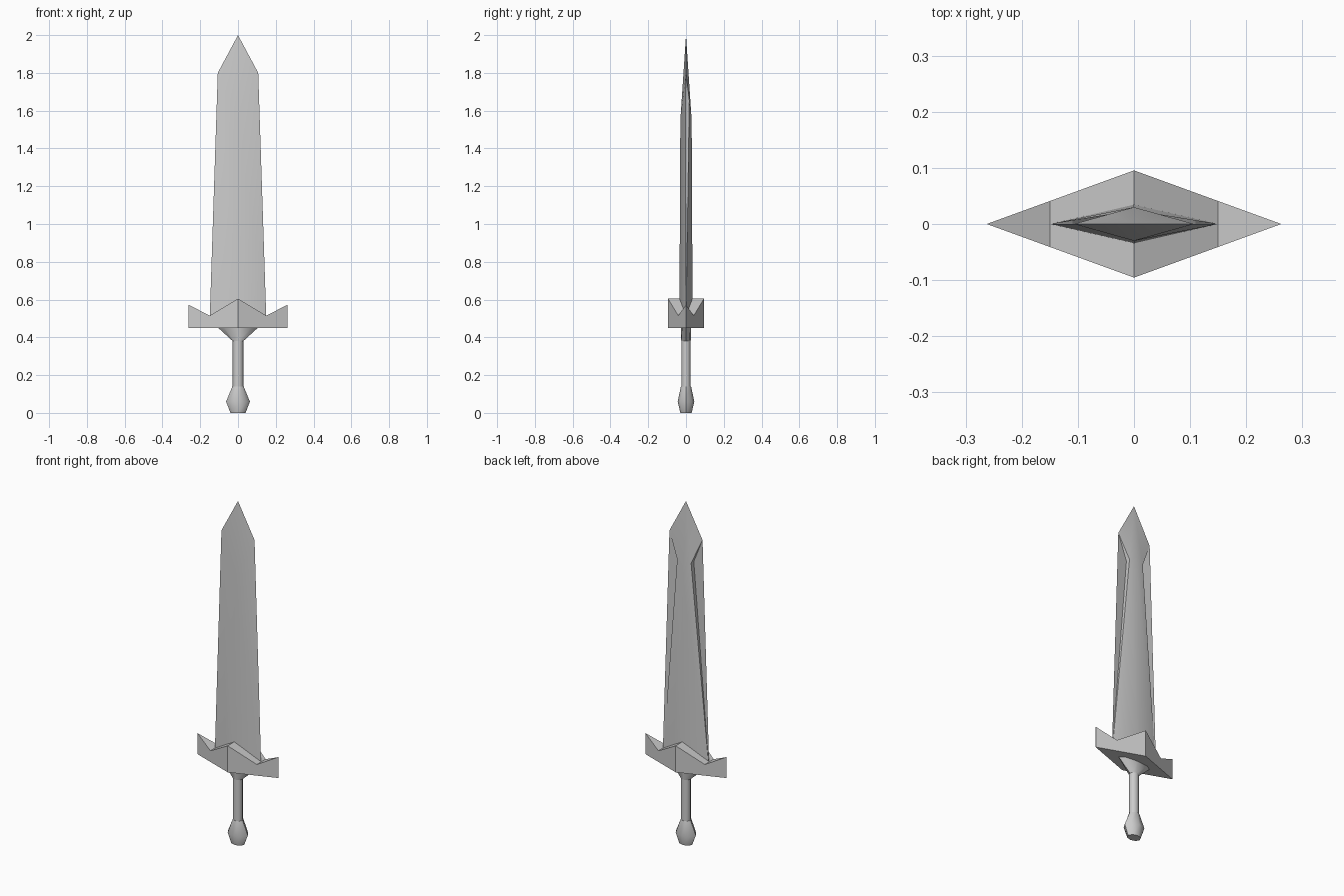
import bpy
import bmesh
from math import cos, sin, pi, radians

old = bpy.data.objects.get("Cube")
if old:
    bpy.data.objects.remove(old, do_unlink=True)

# One plain steel colour for everything
steel = bpy.data.materials.new("grey_steel")
steel.use_nodes = True
grey = (0.6, 0.6, 0.6, 1)
steel.diffuse_color = grey
steel.node_tree.nodes["Principled BSDF"].inputs["Base Color"].default_value = grey


def make_object(name, bm, smooth=None):
    bmesh.ops.recalc_face_normals(bm, faces=bm.faces)
    mesh = bpy.data.meshes.new(name)
    bm.to_mesh(mesh)
    bm.free()
    mesh.materials.append(steel)
    obj = bpy.data.objects.new(name, mesh)
    bpy.context.collection.objects.link(obj)
    if smooth:
        bpy.ops.object.select_all(action="DESELECT")
        obj.select_set(True)
        bpy.context.view_layer.objects.active = obj
        bpy.ops.object.shade_smooth_by_angle(angle=radians(smooth))
    return obj


def bridge(bm, a, b):
    for i in range(len(a)):
        j = (i + 1) % len(a)
        bm.faces.new((a[i], a[j], b[j], b[i]))


def loft(name, sections, sides=8, smooth=50):
    """Stack of elliptical rings given as (z, half width, half depth)."""
    bm = bmesh.new()
    rings = []
    for z, rx, ry in sections:
        angles = [2 * pi * i / sides for i in range(sides)]
        rings.append([bm.verts.new((rx * cos(a), ry * sin(a), z)) for a in angles])
    for low, high in zip(rings, rings[1:]):
        bridge(bm, low, high)
    bm.faces.new(rings[0])
    bm.faces.new(rings[-1])
    return make_object(name, bm, smooth)


# Pommel, grip and the flare under the guard
loft("pommel", [(0, 0.04, 0.03), (0.06, 0.063, 0.044), (0.14, 0.03, 0.027)])
loft("grip", [(0.14, 0.028, 0.025), (0.39, 0.028, 0.025)])
loft("grip_flare", [(0.38, 0.028, 0.025), (0.455, 0.11, 0.028)])

# Guard: a diamond in plan with a zigzag top
bm = bmesh.new()
half_width, half_depth, floor = 0.261, 0.095, 0.45
right_top = [(0, 0.605), (0.15, 0.515), (half_width, 0.572)]
profile = [(-x, z) for x, z in reversed(right_top[1:])] + right_top
rows = []
for x, z in profile:
    y = half_depth * (1 - abs(x) / half_width) + 0.0005
    corners = [(-y, floor), (y, floor), (y, z), (-y, z)]
    rows.append([bm.verts.new((x, cy, cz)) for cy, cz in corners])
for a, b in zip(rows, rows[1:]):
    bridge(bm, a, b)
bm.faces.new(rows[0])
bm.faces.new(rows[-1])
make_object("guard", bm)

# Blade: diamond section, with hollows along both edges of the back
bm = bmesh.new()


def blade_ring(width, depth, band, groove_y, edge_z, ridge_z):
    k = band / width
    band_y = depth * (1 - k)
    band_z = edge_z + (ridge_z - edge_z) * (1 - k)
    points = [(width, 0, edge_z), (0, -depth, ridge_z), (-width, 0, edge_z),
              (-band, groove_y, band_z), (-band, band_y, band_z),
              (0, depth, ridge_z),
              (band, band_y, band_z), (band, groove_y, band_z)]
    return [bm.verts.new(p) for p in points]


base = blade_ring(0.15, 0.035, 0.147, 0, 0.49, 0.49)
shoulder = blade_ring(0.107, 0.03, 0.045, -0.008, 1.8, 1.55)
bridge(bm, base, shoulder)
bm.faces.new(base)

# Blade point, with the small step above each hollow
tip = bm.verts.new((0, 0, 2))
edge_r, front, edge_l, groove_l, band_l, back, band_r, groove_r = shoulder
for face in [(edge_r, front, tip), (front, edge_l, tip),
             (edge_l, band_l, back, tip), (back, band_r, edge_r, tip),
             (edge_l, groove_l, band_l), (edge_r, groove_r, band_r)]:
    bm.faces.new(face)
make_object("blade", bm, 30)
